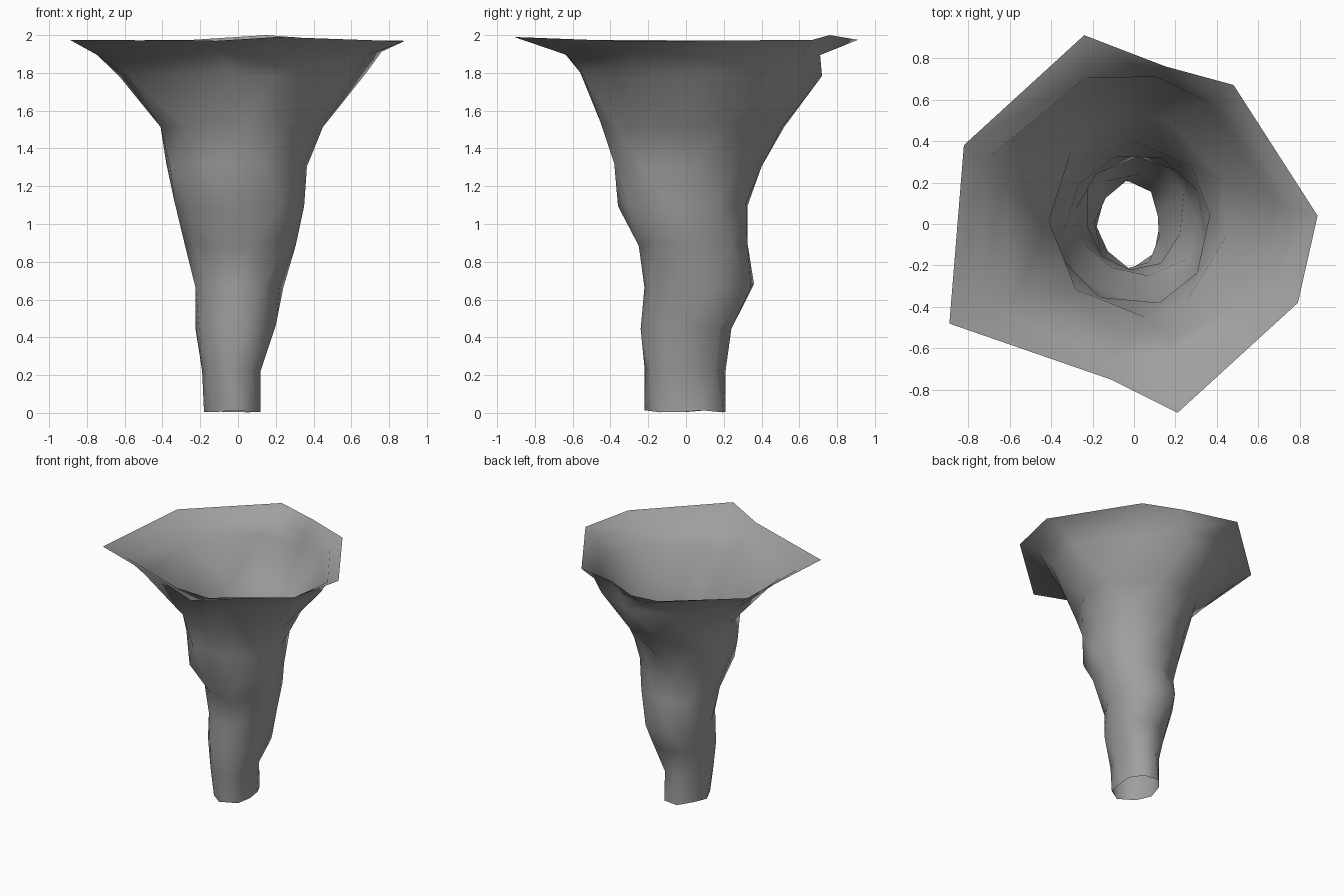
import bpy, bmesh
from math import atan2, cos, sin, hypot, radians, degrees

if "Cube" in bpy.data.objects:
    bpy.data.objects.remove(bpy.data.objects["Cube"])

# irregular rim outline, seen from above (x, y, z)
rim = [(0.885, 0.04, 1.97), (0.48, 0.67, 1.975), (0.15, 0.76, 2.0),
       (-0.24, 0.91, 1.975), (-0.82, 0.38, 1.97), (-0.89, -0.48, 1.975),
       (-0.11, -0.75, 1.97), (0.21, -0.91, 1.99), (0.79, -0.38, 1.97)]

# funnel rings from the top down: height, twist, reach every 45 degrees from +x
levels = [
    (1.90, 2, (.76, .74, .71, .77, .745, .87, .65, .74)),
    (1.79, 6, (.68, .66, .72, .68, .63, .71, .56, .62)),
    (1.52, 22, (.45, .47, .52, .44, .41, .42, .45, .44)),
    (1.31, 42, (.365, .40, .40, .37, .38, .34, .38, .38)),
    (1.10, 63, (.35, .34, .325, .32, .335, .37, .36, .40)),
    (0.89, 83, (.305, .34, .325, .29, .28, .24, .25, .32)),
    (0.67, 103, (.24, .31, .36, .28, .225, .22, .22, .24)),
    (0.45, 120, (.20, .26, .24, .25, .225, .22, .24, .22)),
    (0.23, 134, (.12, .17, .21, .18, .19, .20, .22, .18)),
    (0.007, 144, (.12, .16, .21, .17, .18, .18, .22, .17))]


def fit(values, lo, hi):
    a, b = min(values), max(values)
    return [lo + (v - a) / (b - a) * (hi - lo) for v in values]


def ring(z, twist, reach):
    """Nine points turned about z, following the reach in each direction."""
    pts = []
    for i, (x, y, _) in enumerate(rim):
        # spacing evens out away from the rim
        w = min(1, twist / 60)
        a = degrees(atan2(y, x)) % 360 * (1 - w) + (3 + 40 * i) * w + twist
        k = int(a // 45)
        t = a / 45 - k
        r = reach[k % 8] * (1 - t) + reach[(k + 1) % 8] * t
        pts.append((r * cos(radians(a)), r * sin(radians(a))))
    xs = fit([p[0] for p in pts], -reach[4], reach[0])
    ys = fit([p[1] for p in pts], -reach[6], reach[2])
    wob = 0.007 if z < 0.05 else 0.012
    return [(x, y, z + wob * cos(i * 2.1)) for i, (x, y) in enumerate(zip(xs, ys))]


# open twisted funnel shell
bm = bmesh.new()
rows = [[bm.verts.new(p) for p in pts]
        for pts in [rim] + [ring(*lv) for lv in levels]]
n = len(rim)
for top, low in zip(rows, rows[1:]):
    for i in range(n):
        j = (i + 1) % n
        # split along the diagonal that bulges outwards
        bm.faces.new((top[i], low[i], top[j]))
        bm.faces.new((low[i], low[j], top[j]))
bmesh.ops.recalc_face_normals(bm, faces=bm.faces)
for f in bm.faces:
    f.smooth = True
mesh = bpy.data.meshes.new("whirlwind_funnel")
bm.to_mesh(mesh)
bm.free()
obj = bpy.data.objects.new("whirlwind_funnel", mesh)
bpy.context.collection.objects.link(obj)

# dark grey dust
dust = bpy.data.materials.new("dust_grey")
dust.diffuse_color = (0.35, 0.35, 0.35, 1)
dust.use_nodes = True
dust.node_tree.nodes["Principled BSDF"].inputs["Base Color"].default_value = dust.diffuse_color
mesh.materials.append(dust)
